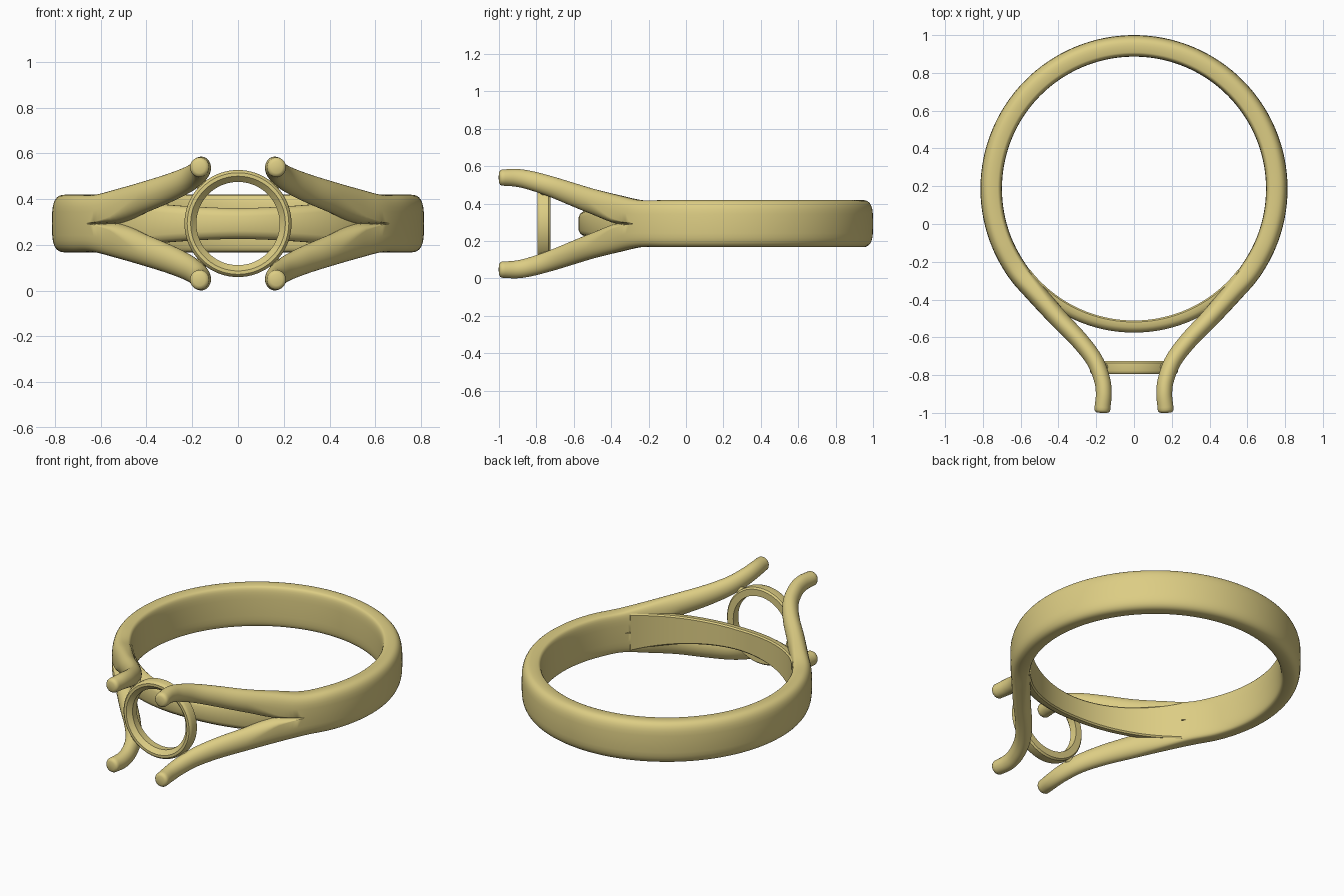
import bpy, bmesh, math
from mathutils import Vector

if "Cube" in bpy.data.objects:
    bpy.data.objects.remove(bpy.data.objects["Cube"])

ZC, YC, R_MID, R_IN = 0.293, 0.187, 0.756, 0.698   # mid height, band centre, radii
gold = bpy.data.materials.new("gold")
gold.diffuse_color = (0.72, 0.61, 0.23, 1)
gold.use_nodes = True
gold.node_tree.nodes["Principled BSDF"].inputs["Base Color"].default_value = gold.diffuse_color


def loft(name, rings, closed=False, caps=(True, True), drop_below=None, mirror=None):
    """Skin a list of equal-length point rings."""
    bm = bmesh.new()
    vs = [[bm.verts.new(p) for p in r] for r in rings]
    n, k = len(rings[0]), len(rings)
    for i in range(k if closed else k - 1):
        a, b = vs[i], vs[(i + 1) % k]
        for j in range(n):
            bm.faces.new((a[j], a[(j + 1) % n], b[(j + 1) % n], b[j]))
    if not closed:
        if caps[0]:
            bm.faces.new(vs[0])
        if caps[1]:
            bm.faces.new(vs[-1])
    if drop_below is not None:   # open the hidden seam on the mirror plane
        dead = [f for f in bm.faces if all(v.co.z < drop_below for v in f.verts)]
        bmesh.ops.delete(bm, geom=dead, context='FACES')
    bmesh.ops.recalc_face_normals(bm, faces=bm.faces)
    me = bpy.data.meshes.new(name)
    bm.to_mesh(me)
    bm.free()
    ob = bpy.data.objects.new(name, me)
    bpy.context.collection.objects.link(ob)
    ob.location.z = ZC
    me.materials.append(gold)
    if mirror:
        m = ob.modifiers.new("mirror", 'MIRROR')
        m.use_axis = mirror
        m.merge_threshold = 0.0005
    bpy.ops.object.select_all(action='DESELECT')
    ob.select_set(True)
    bpy.context.view_layer.objects.active = ob
    bpy.ops.object.shade_smooth_by_angle(angle=math.radians(40))
    return ob


def catmull(p0, p1, p2, p3, t):
    return [0.5 * (2 * b + (c - a) * t + (2 * a - 5 * b + 4 * c - d) * t * t
                   + (3 * b - a - 3 * c + d) * t ** 3)
            for a, b, c, d in zip(p0, p1, p2, p3)]


# Band and prongs: stations of x, y, half thickness, low z, high z, roundness
def on_circle(deg):
    a = math.radians(deg)
    return (R_MID * math.cos(a), YC + R_MID * math.sin(a), 0.057, 0, 0.126, 0)


stations = [on_circle(90 - 12.5 * i) for i in range(-1, 11)]
stations += [
    (0.520, -0.365, 0.055, 0.000, 0.152, 0.4),
    (0.400, -0.500, 0.050, 0.050, 0.187, 1),
    (0.290, -0.615, 0.047, 0.097, 0.222, 1),
    (0.210, -0.720, 0.045, 0.140, 0.254, 1),
    (0.170, -0.820, 0.043, 0.175, 0.280, 1),
    (0.160, -0.900, 0.042, 0.196, 0.292, 1),
    (0.168, -0.985, 0.042, 0.203, 0.289, 1),
    (0.171, -1.070, 0.042, 0.203, 0.280, 1)]
path = []
for i in range(1, len(stations) - 2):
    path += [catmull(*stations[i - 1:i + 3], s / 6) for s in range(6)]
path.append(list(stations[-2]))
# softened prong tip
for dy, k in ((0.009, 0.88), (0.015, 0.6)):
    x, y, a, lo, hi, t = stations[-2]
    mid, half = (lo + hi) / 2, (hi - lo) / 2 * k
    path.append([x + dy * 0.05, y - dy, a * k, mid - half, mid + half, t])


def section(x, y, a, lo, hi, t, normal, n=32):
    """Blend from the upper half of the band profile to a round prong."""
    lo, t = max(lo, 0), min(max(t, 0), 1)
    pts = []
    for j in range(n):
        th = 2 * math.pi * j / n
        c, s = math.cos(th), math.sin(th)
        if abs(c) < 1e-6:
            c = 0
        if j <= n // 2:
            bu = math.copysign(abs(c) ** (0.8 if c > 0 else 0.3), c)
            bv = max(s, 0) ** 0.55 if s > 1e-6 else 0
        else:
            bu, bv = c, 0
        u = bu + (c - bu) * t
        v = bv + (0.5 + 0.5 * s - bv) * t
        pts.append((x + normal.x * a * u, y + normal.y * a * u, lo + (hi - lo) * v))
    return pts


rings = []
for i, st in enumerate(path):
    p, q = path[max(i - 1, 0)], path[min(i + 1, len(path) - 1)]
    tan = Vector((q[0] - p[0], q[1] - p[1])).normalized()
    if i == 0:
        st[0], tan = 0, Vector((1, 0))
    rings.append(section(*st, Vector((-tan.y, tan.x))))
loft("split_band", rings, caps=(False, True), drop_below=1e-5, mirror=(True, False, True))

# Bridge closing the finger hole behind the seat, narrowing to the middle
rings = []
for i in range(41):
    phi = -52 + 104 * i / 40
    a = math.radians(phi - 90)
    h = 0.067 + 0.048 * (abs(phi) / 52) ** 1.6
    prof = [(0, -h + .008), (.008, -h), (.035, -h), (.055, -h + .014), (.064, -h + .035),
            (.064, h - .035), (.055, h - .014), (.035, h), (.008, h), (0, h - .008)]
    rings.append([((R_IN + r) * math.cos(a), YC + (R_IN + r) * math.sin(a), z)
                  for r, z in prof])
loft("inner_bridge", rings)

# Round seat for the stone
prof = [(.185, -.725), (.225, -.725), (.234, -.735), (.234, -.777), (.230, -.788),
        (.222, -.795), (.207, -.795), (.182, -.770)]
rings = [[(r * math.cos(a), y, r * math.sin(a)) for r, y in prof]
         for a in (2 * math.pi * i / 72 for i in range(72))]
loft("stone_seat", rings, closed=True)

# Small struts joining the seat to the four prongs
d = Vector((0.68, 0, 0.733)).normalized()
e = Vector((-d.z, 0, d.x))
rings = []
for dist, r in ((0.215, 0.028), (0.285, 0.022)):
    rings.append([d * dist + Vector((0, -0.758, 0)) + e * r * math.cos(t)
                  + Vector((0, r * math.sin(t), 0))
                  for t in (2 * math.pi * j / 16 for j in range(16))])
loft("seat_strut", rings, mirror=(True, False, True))
